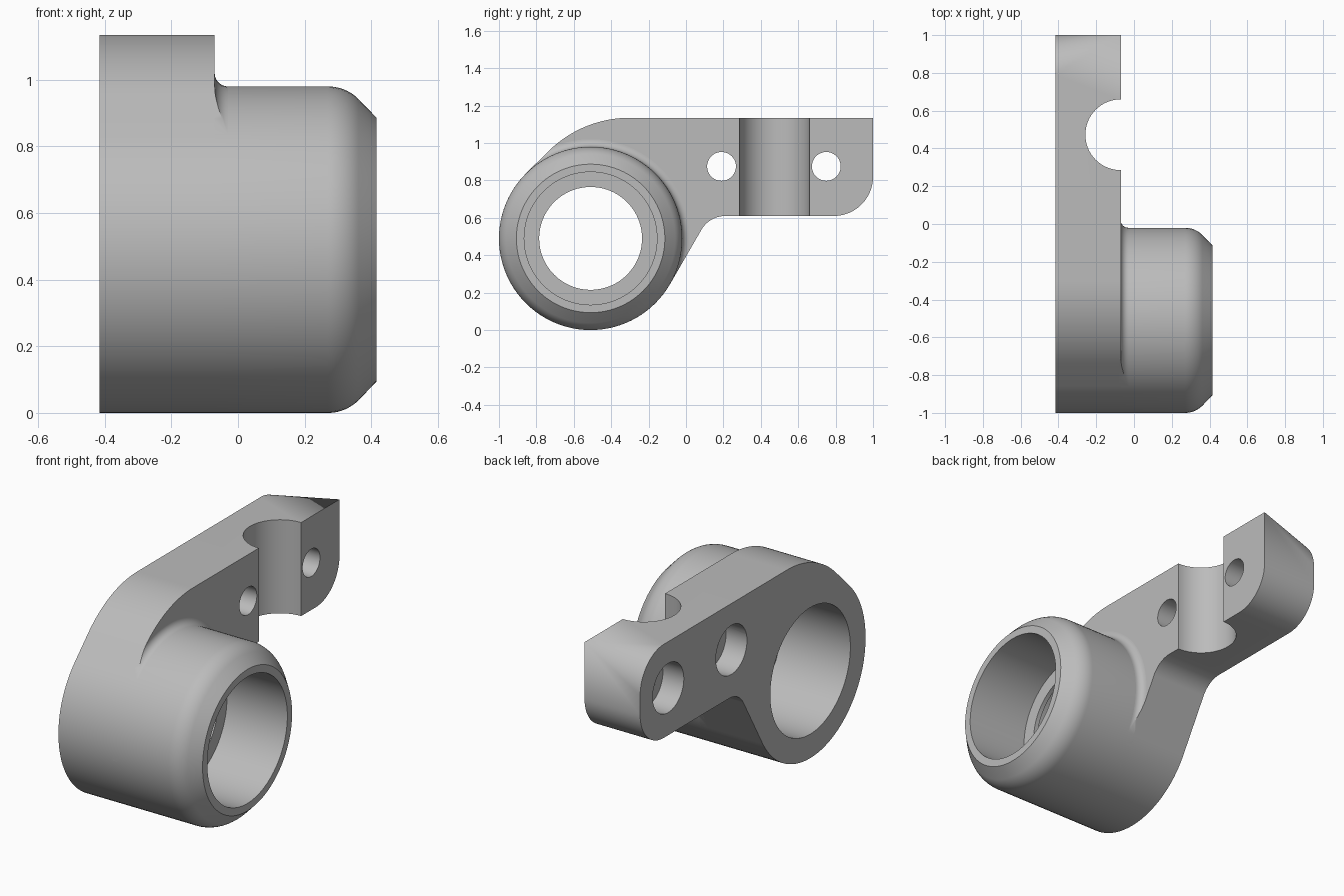
import bpy, bmesh
from math import sin, cos, pi, radians

cube = bpy.data.objects.get("Cube")
if cube:
    bpy.data.objects.remove(cube, do_unlink=True)

grey = bpy.data.materials.new("machined grey")
grey.use_nodes = True
colour = (0.5, 0.5, 0.5, 1)
grey.diffuse_color = colour
grey.node_tree.nodes["Principled BSDF"].inputs["Base Color"].default_value = colour

BACK, FACE, END = -0.415, -0.07, 0.415   # plate back, plate face, barrel end
AY, AZ = -0.51, 0.49                     # barrel axis
R_OUT, R_BORE, R_LIP = 0.49, 0.355, 0.275
SEGS = 96
TOP, BOTTOM, CORNER = 1.135, 0.61, 0.21


def arc(cx, cy, r, a0, a1, n):
    angles = [radians(a0 + (a1 - a0) * i / n) for i in range(n + 1)]
    return [(cx + r * cos(a), cy + r * sin(a)) for a in angles]


def finish(name, bm):
    bmesh.ops.remove_doubles(bm, verts=bm.verts, dist=1e-5)
    bmesh.ops.recalc_face_normals(bm, faces=bm.faces)
    mesh = bpy.data.meshes.new(name)
    bm.to_mesh(mesh)
    bm.free()
    mesh.materials.append(grey)
    obj = bpy.data.objects.new(name, mesh)
    bpy.context.collection.objects.link(obj)
    return obj


def lathe(name, profile):
    """Revolve a closed (x, radius) profile around the barrel axis."""
    bm = bmesh.new()
    rings = []
    for i in range(SEGS):
        a = 2 * pi * i / SEGS
        rings.append([bm.verts.new((x, AY + r * cos(a), AZ + r * sin(a))) for x, r in profile])
    n = len(profile)
    for i in range(SEGS):
        p, q = rings[i], rings[(i + 1) % SEGS]
        for j in range(n):
            k = (j + 1) % n
            bm.faces.new((p[j], p[k], q[k], q[j]))
    return finish(name, bm)


def outline(rounded):
    """Plate silhouette in (y, z); the upper end corner is square or round."""
    n = 24
    pts = arc(AY, AZ, R_OUT, 135, 330, 52)
    pts += arc(0.21, 0.463, 0.147, 150, 90, 16)
    pts += arc(1 - CORNER, BOTTOM + CORNER, CORNER, -90, 0, n)
    if rounded:
        pts += arc(1 - CORNER, TOP - CORNER, CORNER, 0, 90, n)
    else:
        pts += [(1, TOP)] * (n + 1)
    pts += arc(-0.3, TOP - 0.62, 0.62, 90, 135, 20)
    return pts


def loft(name, x0, pts0, x1, pts1):
    """Skin between two outlines with equal point counts."""
    bm = bmesh.new()
    cache = {}

    def vert(x, p):
        key = (x, round(p[0], 5), round(p[1], 5))
        if key not in cache:
            cache[key] = bm.verts.new((x, *p))
        return cache[key]

    a = [vert(x0, p) for p in pts0]
    b = [vert(x1, p) for p in pts1]
    for i in range(len(a)):
        j = (i + 1) % len(a)
        side = list(dict.fromkeys((a[i], a[j], b[j], b[i])))
        if len(side) > 2:
            bm.faces.new(side)
    bm.faces.new(list(dict.fromkeys(a)))
    bm.faces.new(list(dict.fromkeys(b)))
    return finish(name, bm)


def cylinder(r, depth, loc, along_x=True, segs=64):
    bpy.ops.mesh.primitive_cylinder_add(vertices=segs, radius=r, depth=depth, location=loc,
                                        rotation=(0, pi / 2 if along_x else 0, 0))
    return bpy.context.object


def boolean(obj, tool, operation):
    mod = obj.modifiers.new("cut", 'BOOLEAN')
    mod.operation, mod.object, mod.solver = operation, tool, 'EXACT'
    bpy.ops.object.select_all(action='DESELECT')
    bpy.context.view_layer.objects.active = obj
    obj.select_set(True)
    bpy.ops.object.modifier_apply(modifier=mod.name)
    bpy.data.objects.remove(tool, do_unlink=True)


# Mounting plate, its free end blending from square to round
plate = loft("mounting_plate", BACK, outline(True), FACE, outline(False))
boolean(plate, cylinder(R_BORE, 2, (0, AY, AZ), segs=SEGS), 'DIFFERENCE')
# Vertical half-round channel
boolean(plate, cylinder(0.1875, 3, (FACE, 0.4725, 0.8), along_x=False), 'DIFFERENCE')
# Counterbored screw holes
for y in (0.19, 0.75):
    boolean(plate, cylinder(0.077, 2, (0, y, 0.875), segs=48), 'DIFFERENCE')
    boolean(plate, cylinder(0.138, 0.26, (BACK, y, 0.875), segs=48), 'DIFFERENCE')

# Barrel with rounded, chamfered nose and a retaining lip in the bore
nose = arc(0.27, R_OUT - 0.13, 0.13, 90, 45, 10)
barrel = lathe("barrel", [(FACE, R_BORE), (FACE, R_OUT)] + nose
               + [(END, 0.397), (END, R_BORE), (0.04, R_BORE), (0.04, R_LIP),
                  (0.015, R_LIP), (0.015, R_BORE)])

# Fillet between barrel and plate, trimmed to the plate silhouette
f = 0.04
fillet = lathe("barrel_fillet", [(FACE - 0.01, R_OUT - 0.02), (FACE - 0.01, R_OUT + f)]
               + arc(FACE + f, R_OUT + f, f, 180, 270, 10) + [(FACE + f, R_OUT - 0.02)])
trim = loft("trim", -0.2, outline(False), 0.1, outline(False))
boolean(fillet, trim, 'INTERSECT')

for obj in (plate, barrel, fillet):
    bpy.ops.object.select_all(action='DESELECT')
    bpy.context.view_layer.objects.active = obj
    obj.select_set(True)
    bpy.ops.object.shade_smooth_by_angle(angle=radians(30))
